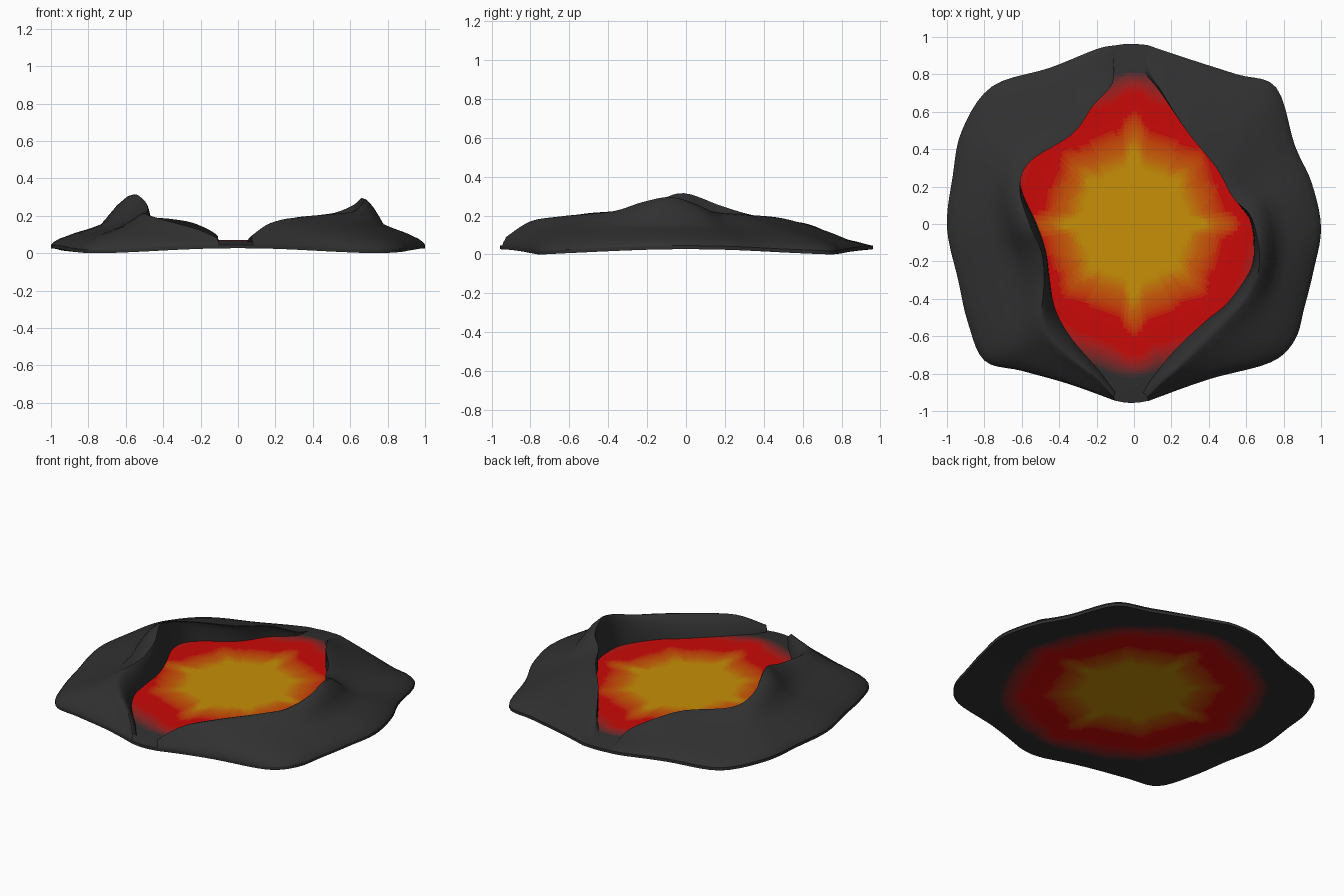
import bpy, bmesh, math
from mathutils import Vector

if "Cube" in bpy.data.objects:
    bpy.data.objects.remove(bpy.data.objects["Cube"])

# Ridge stations: outer x,y | crest x,y,z | foot of inner wall x,y
LEFT = [(-.10, -.945, -.11, -.925, .08, -.10, -.90),
        (-.35, -.855, -.22, -.81, .13, -.19, -.78),
        (-.60, -.785, -.40, -.66, .18, -.34, -.60),
        (-.80, -.73, -.49, -.52, .21, -.42, -.45),
        (-.89, -.52, -.48, -.30, .23, -.45, -.30),
        (-.94, -.30, -.495, -.15, .275, -.47, -.15),
        (-1.0, -.02, -.555, -.01, .315, -.52, 0),
        (-.97, .25, -.61, .18, .25, -.605, .20),
        (-.92, .50, -.56, .33, .205, -.57, .34),
        (-.76, .735, -.33, .48, .18, -.35, .50),
        (-.45, .835, -.22, .63, .155, -.24, .65),
        (-.20, .935, -.115, .75, .10, -.12, .76),
        (-.10, .955, -.11, .86, .06, -.11, .86)]
RIGHT = [(.07, .957, .06, .86, .06, .05, .80),
         (.30, .88, .14, .72, .12, .13, .72),
         (.55, .80, .28, .50, .185, .28, .50),
         (.76, .73, .44, .30, .205, .45, .30),
         (.86, .42, .53, .14, .22, .55, .12),
         (.95, .22, .62, .05, .26, .62, .02),
         (1.0, -.02, .66, -.08, .295, .64, -.12),
         (.96, -.25, .67, -.22, .27, .62, -.25),
         (.91, -.45, .62, -.36, .225, .50, -.42),
         (.86, -.62, .50, -.50, .21, .38, -.52),
         (.73, -.74, .35, -.65, .195, .22, -.67),
         (.40, -.83, .20, -.80, .17, .10, -.82),
         (.08, -.945, .07, -.925, .09, .05, -.90)]
# Outer slope profile: fraction from crest to edge, fraction of height
SLOPE = [(1, 0), (.97, .09), (.9, .2), (.7, .4), (.5, .55), (.34, .69), (.24, .78),
         (.16, .86), (.06, .97), (0, 1)]


def spline(rows, steps=5):
    """Catmull-Rom through rows of numbers."""
    out = []
    for i in range(len(rows) - 1):
        a, b, c, d = (rows[max(0, min(len(rows) - 1, i + k))] for k in (-1, 0, 1, 2))
        for s in range(steps):
            t = s / steps
            out.append(tuple(.5 * (2 * q + (r - p) * t + (2 * p - 5 * q + 4 * r - w) * t * t
                             + (3 * q - p - 3 * r + w) * t ** 3) for p, q, r, w in zip(a, b, c, d)))
    return out + [tuple(rows[-1])]


def edge_z(x, y):
    """Underside of the rim: lifted on the axes, touching ground at the corners."""
    return .027 * abs(math.cos(2 * math.atan2(y, x))) ** 1.3


def material(name, rgb):
    m = bpy.data.materials.new(name)
    m.diffuse_color = (*rgb, 1)
    m.use_nodes = True
    m.node_tree.nodes["Principled BSDF"].inputs["Base Color"].default_value = m.diffuse_color
    return m


def make_object(name, bm, mats, angle):
    bmesh.ops.recalc_face_normals(bm, faces=bm.faces)
    me = bpy.data.meshes.new(name)
    bm.to_mesh(me)
    bm.free()
    ob = bpy.data.objects.new(name, me)
    bpy.context.collection.objects.link(ob)
    for m in mats:
        me.materials.append(m)
    bpy.context.view_layer.objects.active = ob
    ob.select_set(True)
    bpy.ops.object.shade_smooth_by_angle(angle=math.radians(angle))
    ob.select_set(False)


def grid_faces(bm, rows, closed=False):
    for i in range(len(rows) - (0 if closed else 1)):
        a, b = rows[i], rows[(i + 1) % len(rows)]
        for j in range(len(a) - 1):
            bm.faces.new((a[j], a[j + 1], b[j + 1], b[j]))


def ridge(name, stations):
    """Rock bank lofted around the pool, its foot sunk into the slab."""
    bm = bmesh.new()
    rows = []
    for ox, oy, cx, cy, cz, ix, iy in spline(stations):
        base = edge_z(ox, oy) + .018
        o, c, n = Vector((ox, oy, base)), Vector((cx, cy, cz)), Vector((ix, iy, .06))
        shoulder = min(cz, .205)
        pts = []
        for t, h in SLOPE:
            p = c.lerp(o, t)
            # plain slope plus a rounded hump at the peak
            p.z = base + (shoulder - base) * h + (cz - shoulder) * max(0, 1 - (t / .32) ** 2.3)
            pts.append(p)
        # rounded lip, wall and foot
        for t, h in ((.25, .93), (.55, .7), (.85, .35), (1, 0)):
            p = c.lerp(n, t)
            p.z = .06 + (cz - .06) * h
            pts.append(p)
        rows.append([bm.verts.new(p) for p in pts])
    grid_faces(bm, rows)
    make_object(name, bm, [rock], 50)


# Colours: rock, and a ramp from molten centre to cooled edge
ROCK = (.030, .030, .030)
rock = material("dark_rock", ROCK)
RAMP = [(0, (.57, .28, .002)), (.28, (.57, .28, .002)), (.36, (.60, .12, .002)),
        (.49, (.60, .003, .002)), (.62, (.58, .003, .002)), (.77, ROCK), (1.2, ROCK)]
STEPS = 64


def ramp(v):
    for (a, ca), (b, cb) in zip(RAMP, RAMP[1:]):
        if v <= b:
            return Vector(ca).lerp(Vector(cb), (v - a) / (b - a))
    return Vector(ROCK)


lava = [material(f"lava_{i}", ramp(i / (STEPS - 1))) for i in range(STEPS)]

# Pool slab: concentric rings over and under the outline
outline = [s[:2] for s in spline(LEFT)] + [(-.06, .961), (-.02, .962), (.03, .961)] + \
          [s[:2] for s in spline(RIGHT)] + [(.03, -.954), (-.02, -.957), (-.06, -.953)]
RINGS = 56
bm = bmesh.new()
top, under = bm.verts.new((0, 0, .072)), bm.verts.new((0, 0, .03))
rows = []
for x, y in outline:
    e = edge_z(x, y)
    fr = [k / RINGS for k in range(1, RINGS + 1)]
    up = [(x * f, y * f, .072 - (.054 - e) * max(0, (f - .75) / .25) ** 1.5) for f in fr]
    dn = [(x * f, y * f, .03 + (e - .03) * f ** 2) for f in reversed(fr)]
    rows.append([bm.verts.new(p) for p in up + dn])
grid_faces(bm, rows, True)
for i, a in enumerate(rows):
    b = rows[(i + 1) % len(rows)]
    bm.faces.new((top, a[0], b[0]))
    bm.faces.new((under, b[-1], a[-1]))
for f in bm.faces:
    c = f.calc_center_median()
    th, r = math.atan2(c.y, c.x), math.hypot(c.x, c.y)
    # glowing streaks in eight directions, longest along the axes
    streak = max(0, math.cos(8 * th)) ** 2 * (.04 + .05 * math.cos(2 * th) ** 8)
    fade = min(1, r / .35) * max(0, min(1, (.85 - r) / .25))
    v = r - streak * fade - .04 * math.sin(th) ** 2 * min(1, r)
    f.material_index = max(0, min(STEPS - 1, round(v * (STEPS - 1))))
make_object("lava_pool", bm, lava, 50)

# Rock banks on either side
ridge("left_rock_bank", LEFT)
ridge("right_rock_bank", RIGHT)
